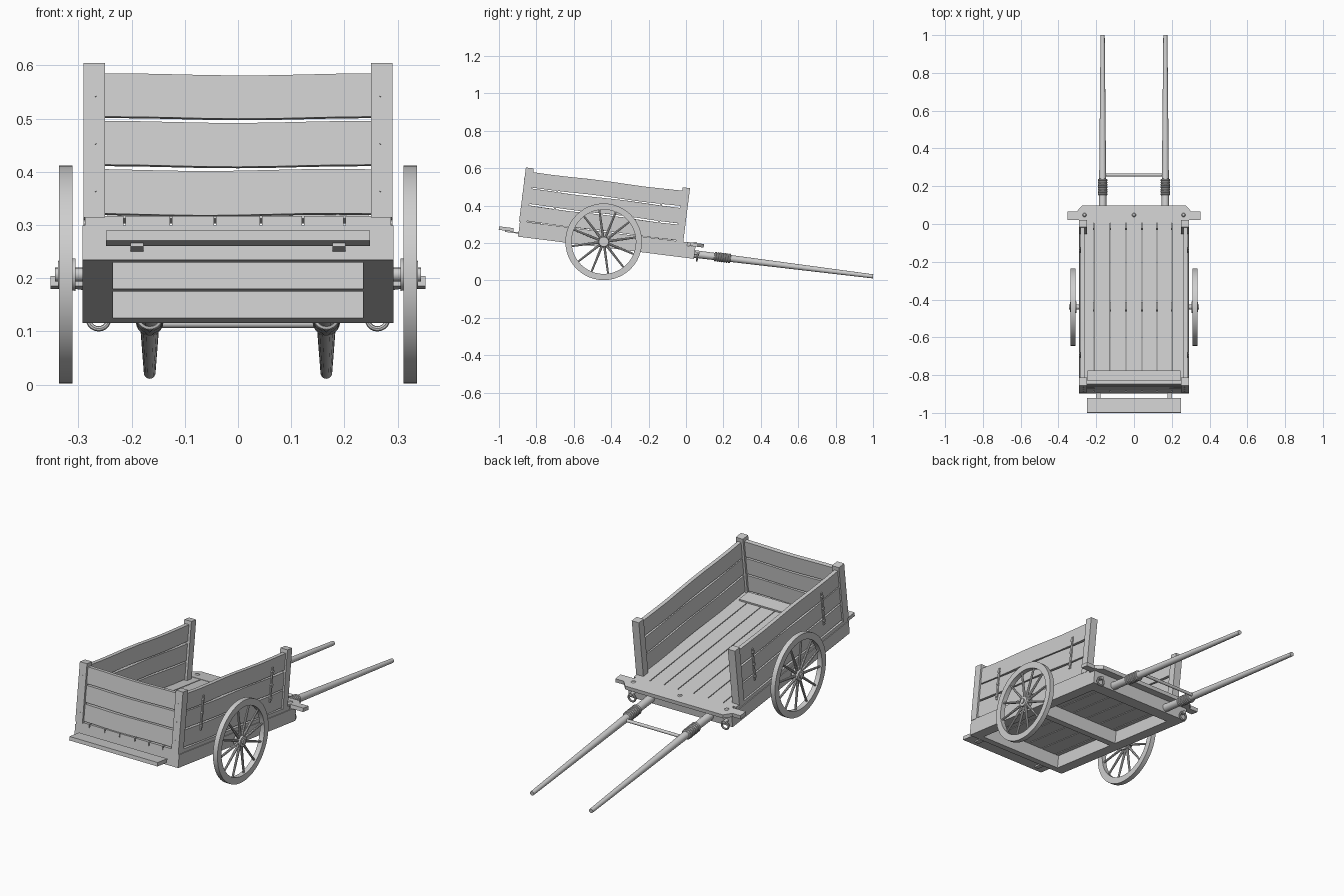
import bpy, bmesh, math, random
from mathutils import Matrix, Vector

random.seed(4)
cube = bpy.data.objects.get("Cube")
if cube:
    bpy.data.objects.remove(cube)

# Everything is built level around the axle, then tipped forward onto the shafts
TILT = Matrix.Translation((0, -0.44, 0.207)) @ Matrix.Rotation(math.radians(-7.2), 4, 'X')

wood = bpy.data.materials.new("plain_grey")
wood.use_nodes = True
GREY = (0.62, 0.62, 0.62, 1)
wood.diffuse_color = GREY
wood.node_tree.nodes["Principled BSDF"].inputs["Base Color"].default_value = GREY


def finish(name, bm, smooth=False):
    bmesh.ops.recalc_face_normals(bm, faces=bm.faces)
    me = bpy.data.meshes.new(name)
    bm.to_mesh(me)
    bm.free()
    me.transform(TILT)
    me.materials.append(wood)
    ob = bpy.data.objects.new(name, me)
    bpy.context.collection.objects.link(ob)
    if smooth:
        bpy.ops.object.select_all(action='DESELECT')
        ob.select_set(True)
        bpy.context.view_layer.objects.active = ob
        bpy.ops.object.shade_smooth_by_angle(angle=math.radians(40))
    return ob


def add_box(bm, x, y, z):
    """Box from (min, max) ranges on each axis."""
    size = [r[1] - r[0] for r in (x, y, z)]
    mid = [(r[0] + r[1]) / 2 for r in (x, y, z)]
    m = Matrix.Translation(mid) @ Matrix.Diagonal((*size, 1))
    return bmesh.ops.create_cube(bm, size=1, matrix=m)["verts"]


def box(name, x, y, z):
    bm = bmesh.new()
    add_box(bm, x, y, z)
    return finish(name, bm)


def plank(name, x, y, z, axis, wobble=0.002):
    """Board along an axis with gently uneven long edges."""
    bm = bmesh.new()
    add_box(bm, x, y, z)
    long_edges = [e for e in bm.edges
                  if abs((e.verts[0].co - e.verts[1].co)[axis]) > 0.1]
    bmesh.ops.subdivide_edges(bm, edges=long_edges, cuts=7, use_grid_fill=True)
    phase = random.uniform(0, 6)
    for v in bm.verts:
        v.co.z += wobble * math.sin(v.co[axis] * 13 + phase)
    return finish(name, bm)


def add_rod(bm, a, b, r1, r2=None, sides=16):
    a, b = Vector(a), Vector(b)
    d = b - a
    m = Matrix.Translation((a + b) / 2) @ d.to_track_quat('Z', 'Y').to_matrix().to_4x4()
    bmesh.ops.create_cone(bm, cap_ends=True, segments=sides, radius1=r1,
                          radius2=r1 if r2 is None else r2, depth=d.length, matrix=m)


def rod(name, a, b, r1, r2=None):
    bm = bmesh.new()
    add_rod(bm, a, b, r1, r2)
    return finish(name, bm, True)


def add_ring(bm, centre, section, axis, steps):
    """Sweep a closed (radius, offset) section around the x or y axis."""
    rows = []
    for i in range(steps):
        a = math.tau * i / steps
        c, s = math.cos(a), math.sin(a)
        rows.append([bm.verts.new(Vector(centre) + Vector(
            (o, r * c, r * s) if axis == 'X' else (r * c, o, r * s))) for r, o in section])
    n = len(section)
    for i in range(steps):
        p, q = rows[i], rows[(i + 1) % steps]
        for j in range(n):
            bm.faces.new((p[j], p[(j + 1) % n], q[(j + 1) % n], q[j]))


def round_section(radius, thick, sides=8):
    return [(radius + thick * math.cos(math.tau * k / sides),
             thick * math.sin(math.tau * k / sides)) for k in range(sides)]


def span(s, a, b):
    return tuple(sorted((s * a, s * b)))


SIDES = (("left", 1), ("right", -1))
LEVELS = ((0.057, 0.141), (0.149, 0.232), (0.240, 0.322))

# Under-frame
for side, s in SIDES:
    box(side + "_frame_beam", span(s, 0.235, 0.292), (-0.455, 0.49), (-0.03, 0.035))
for name, y in (("rear_cross_beam", (-0.458, -0.42)),
                ("axle_beam", (-0.02, 0.02)), ("front_cross_beam", (0.415, 0.49))):
    half = 0.292 if name.startswith("rear") else 0.235
    box(name, (-half, half), y, (-0.03, 0.035))

# Floorboards with narrow gaps and a cleat at the back
cuts = (-0.29, -0.213, -0.126, -0.043, 0.043, 0.122, 0.2, 0.29)
for i in range(len(cuts) - 1):
    box(f"floorboard_{i + 1}", (cuts[i] + 0.002, cuts[i + 1] - 0.002),
        (-0.458, 0.445), (0.035, 0.053))
box("floor_cleat", (-0.245, 0.245), (-0.42, -0.345), (0.053, 0.061))

# Corner posts, side boards and their iron straps
for side, s in SIDES:
    for end, y in (("rear", (-0.4625, -0.42)), ("front", (0.383, 0.422))):
        box(f"{side}_{end}_post", span(s, 0.25, 0.29), y, (0.05, 0.342))
    for i, z in enumerate(LEVELS):
        plank(f"{side}_board_{i + 1}", span(s, 0.262, 0.282), (-0.422, 0.385), z, 1)
    for end, y in (("rear", -0.28), ("front", 0.28)):
        bm = bmesh.new()
        add_box(bm, span(s, 0.28, 0.287), (y - 0.005, y + 0.005), (0.11, 0.28))
        for z in (0.13, 0.195, 0.26):
            add_rod(bm, (s * 0.282, y, z), (s * 0.29, y, z), 0.008, sides=8)
        finish(f"{side}_{end}_strap", bm)
    bm = bmesh.new()
    for z in (0.1, 0.19, 0.28):
        add_rod(bm, (s * 0.268, -0.461, z), (s * 0.268, -0.465, z), 0.002, sides=8)
    finish(side + "_post_nails", bm)
for i, z in enumerate(LEVELS):
    plank(f"tailboard_{i + 1}", (-0.251, 0.251), (-0.452, -0.43), z, 0)

# Rear step on two brackets
box("rear_step", (-0.248, 0.248), (-0.565, -0.487), (-0.007, 0.012))
for side, s in SIDES:
    box(side + "_step_bracket", span(s, 0.178, 0.202), (-0.53, -0.45), (-0.014, -0.007))

# Shaped front crossboard with bolts
half = [(0, 0.443), (0.27, 0.443), (0.28, 0.459), (0.352, 0.459), (0.352, 0.502),
        (0.305, 0.502), (0.275, 0.534), (0, 0.534)]
outline = half[1:-1] + [(-x, y) for x, y in reversed(half[1:-1])]
bm = bmesh.new()
face = bm.faces.new([bm.verts.new((x, y, 0.036)) for x, y in outline])
top = bmesh.ops.extrude_face_region(bm, geom=[face])["geom"]
bmesh.ops.translate(bm, vec=(0, 0, 0.019),
                    verts=[g for g in top if isinstance(g, bmesh.types.BMVert)])
finish("front_crossboard", bm)
bm = bmesh.new()
for x in (-0.262, 0, 0.262):
    add_rod(bm, (x, 0.485, 0.054), (x, 0.485, 0.06), 0.012, 0.007, 12)
finish("crossboard_bolts", bm)

# Shafts, rope lashings, spreader bar and hitch rings
for side, s in SIDES:
    x = s * 0.166
    rod(side + "_shaft", (x, 0.42, -0.004), (x, 1.452, -0.003), 0.021, 0.011)
    bm = bmesh.new()
    for k in range(7):
        add_ring(bm, (x, 0.603 + k * 0.0125, -0.004), round_section(0.0195, 0.0065), 'Y', 20)
    finish(side + "_rope", bm, True)
    bm = bmesh.new()
    add_ring(bm, (s * 0.262, 0.506, -0.02), round_section(0.019, 0.005), 'Y', 20)
    add_rod(bm, (s * 0.262, 0.485, 0), (s * 0.262, 0.515, 0), 0.009, sides=12)
    finish(side + "_hitch_ring", bm, True)
rod("spreader_bar", (-0.166, 0.706, -0.004), (0.166, 0.706, -0.004), 0.008)

# Wheels: rim, tapered spokes, hub
for side, s in SIDES:
    cx = s * 0.3235
    bm = bmesh.new()
    add_ring(bm, (cx, 0, 0), [(0.205, -0.0125), (0.205, 0.0125),
                              (0.172, 0.0125), (0.172, -0.0125)], 'X', 48)
    finish(side + "_wheel_rim", bm, True)
    bm = bmesh.new()
    for k in range(12):
        a = math.tau * (k + 0.5) / 12
        d = Vector((0, math.cos(a), math.sin(a)))
        add_rod(bm, Vector((cx, 0, 0)) + d * 0.02, Vector((cx, 0, 0)) + d * 0.175,
                0.007, 0.005, 8)
    finish(side + "_wheel_spokes", bm, True)
    bm = bmesh.new()
    add_rod(bm, (s * 0.305, 0, 0), (s * 0.338, 0, 0), 0.031, 0.026, 20)
    add_rod(bm, (s * 0.28, 0, 0), (s * 0.344, 0, 0), 0.013)
    finish(side + "_wheel_hub", bm, True)
